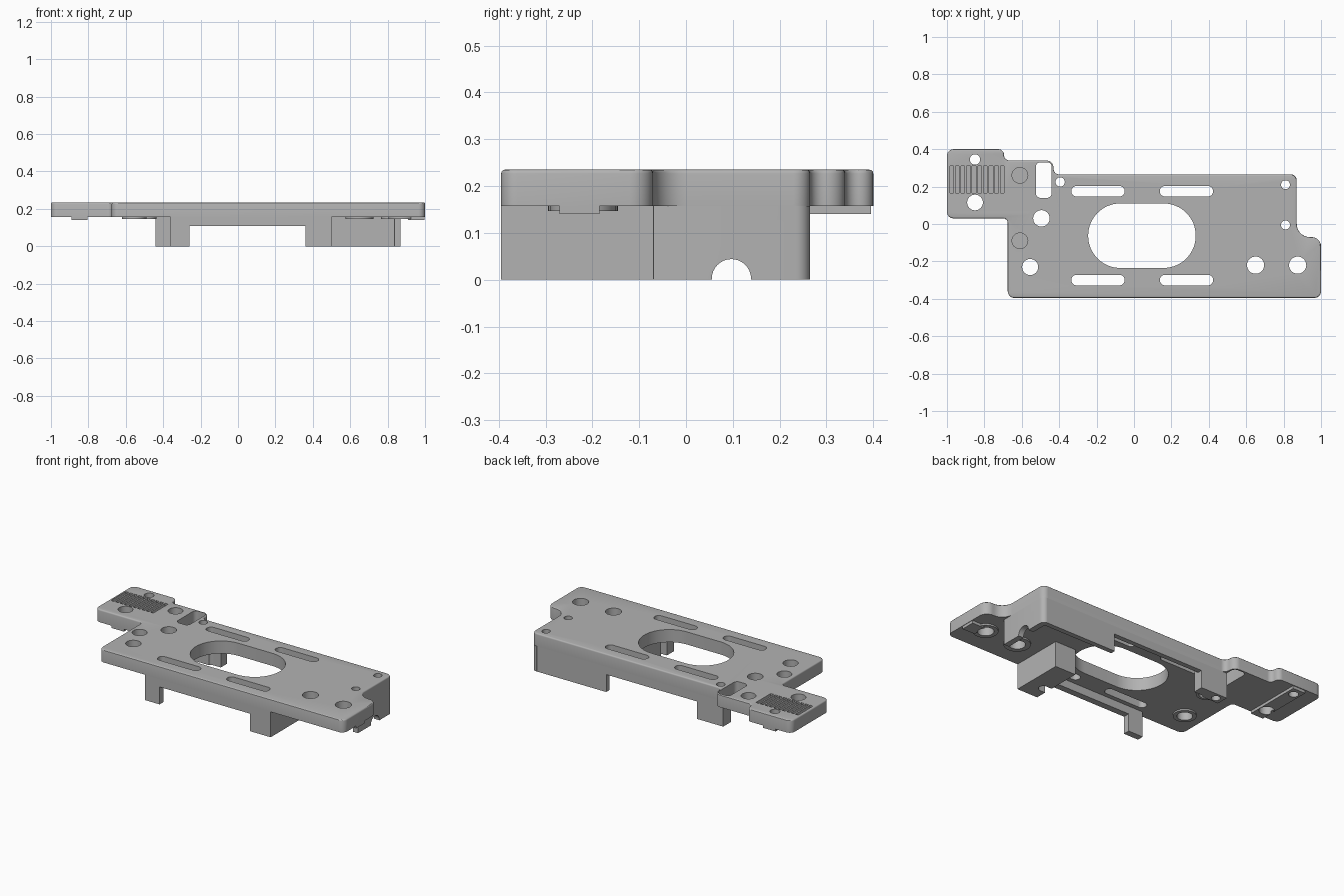
import bpy, bmesh, math
from mathutils import Vector

cube = bpy.data.objects.get("Cube")
if cube:
    bpy.data.objects.remove(cube, do_unlink=True)

TOP, UNDER = 0.235, 0.157

grey = bpy.data.materials.new("plain grey")
grey.use_nodes = True
grey.diffuse_color = (0.45, 0.45, 0.45, 1)
grey.node_tree.nodes["Principled BSDF"].inputs["Base Color"].default_value = (0.45, 0.45, 0.45, 1)


def add_object(name, bm):
    bmesh.ops.recalc_face_normals(bm, faces=bm.faces)
    mesh = bpy.data.meshes.new(name)
    bm.to_mesh(mesh)
    bm.free()
    mesh.materials.append(grey)
    obj = bpy.data.objects.new(name, mesh)
    bpy.context.collection.objects.link(obj)
    return obj


def prism(bm, points, z0, z1):
    """Closed prism over a 2D outline."""
    face = bm.faces.new([bm.verts.new((x, y, z0)) for x, y in points])
    out = bmesh.ops.extrude_face_region(bm, geom=[face])
    verts = [g for g in out["geom"] if isinstance(g, bmesh.types.BMVert)]
    bmesh.ops.translate(bm, verts=verts, vec=(0, 0, z1 - z0))


def rounded(corners, steps=7):
    """Outline with a fillet radius at every corner, inside or outside."""
    points = []
    for i, (x, y, r) in enumerate(corners):
        p = Vector((x, y))
        a = (Vector(corners[i - 1][:2]) - p).normalized()
        b = (Vector(corners[(i + 1) % len(corners)][:2]) - p).normalized()
        centre = p + (a + b) * r
        for s in range(steps + 1):
            t = s / steps * math.pi / 2
            points.append(centre - b * r * math.cos(t) - a * r * math.sin(t))
    return points


def stadium(x0, x1, y0, y1, r=None, steps=9):
    r = r or min(x1 - x0, y1 - y0) / 2 - 0.0005
    return rounded([(x0, y0, r), (x1, y0, r), (x1, y1, r), (x0, y1, r)], steps)


def circle(x, y, r, n=32):
    return [(x + r * math.cos(k * math.tau / n), y + r * math.sin(k * math.tau / n)) for k in range(n)]


def rect(x0, x1, y0, y1):
    return [(x0, y0), (x1, y0), (x1, y1), (x0, y1)]


# Cutter: through holes, slots, central opening, blind holes, grip slits
holes = [(-0.85, 0.345, 0.028), (-0.85, 0.115, 0.042), (-0.395, 0.225, 0.025),
         (-0.495, 0.03, 0.044), (-0.555, -0.23, 0.043), (0.65, -0.22, 0.046),
         (0.875, -0.22, 0.046), (0.81, 0.21, 0.024), (0.81, -0.005, 0.024)]
cut = bmesh.new()
for x, y, r in holes:
    prism(cut, circle(x, y, r), -0.1, 0.4)
for y in (0.175, -0.3):
    for x in (-0.335, 0.138):
        prism(cut, stadium(x, x + 0.285, y - 0.028, y + 0.028), -0.1, 0.4)
prism(cut, stadium(-0.525, -0.44, 0.14, 0.33, 0.025), -0.1, 0.4)
prism(cut, stadium(-0.245, 0.33, -0.235, 0.11, steps=16), -0.1, 0.4)
for y in (0.26, -0.09):
    prism(cut, circle(-0.61, y, 0.042), TOP - 0.04, 0.4)
for i in range(10):
    x = -0.985 + i * 0.03
    prism(cut, rect(x, x + 0.02, 0.165, 0.31), TOP - 0.02, 0.4)
# Round cable notch through the end wall
out = bmesh.ops.create_cone(cut, cap_ends=True, segments=32, radius1=0.042, radius2=0.042, depth=0.15)
for v in out["verts"]:
    v.co = Vector((v.co.z + 0.86, v.co.x + 0.097, v.co.y + 0.002))
cutter = add_object("hole_cutter", cut)
cutter.hide_render = True
cutter.hide_set(True)

parts = []


def part(name, points, z0, z1):
    bm = bmesh.new()
    prism(bm, points, z0, z1)
    parts.append(add_object(name, bm))
    return parts[-1]


# Main plate with softened top rim
outline = rounded([
    (-1, 0.03, 0.035), (-0.675, 0.03, 0.025), (-0.675, -0.395, 0.035), (1, -0.395, 0.035),
    (1, -0.07, 0.05), (0.87, -0.07, 0.07), (0.87, 0.265, 0.035), (-0.43, 0.265, 0.03),
    (-0.43, 0.34, 0.04), (-0.695, 0.34, 0.028), (-0.695, 0.4, 0.03), (-1, 0.4, 0.035)])
bm = bmesh.new()
prism(bm, outline, UNDER, TOP)
rim = [e for e in bm.edges if all(v.co.z > TOP - 0.001 for v in e.verts)]
bmesh.ops.bevel(bm, geom=rim, offset=0.008, segments=3, profile=0.5, affect='EDGES')
parts.append(add_object("main_plate", bm))


def frame_wall(name, profile, y0, y1):
    """Wall drawn as an x/z profile and given thickness along y."""
    bm = bmesh.new()
    prism(bm, profile, y0, y1)
    for v in bm.verts:
        v.co = Vector((v.co.x, v.co.z, v.co.y))
    parts.append(add_object(name, bm))


# Front and rear bridge walls, each with feet at both ends
def bridge(left, right):
    return [(left, 0), (-0.26, 0), (-0.26, 0.108), (0.36, 0.108),
            (0.36, 0), (right, 0), (right, UNDER), (left, UNDER)]


frame_wall("front_wall", bridge(-0.36, 0.5), -0.395, -0.355)
frame_wall("rear_wall", bridge(-0.44, 0.835), 0.235, 0.265)
part("rear_foot", rect(-0.44, -0.26, 0.19, 0.235), 0, UNDER)
part("front_block", rect(0.36, 0.5, -0.355, -0.07), 0, UNDER)
part("end_wall", rounded([(0.835, -0.07, 0.003), (0.87, -0.07, 0.003),
                          (0.87, 0.265, 0.03), (0.835, 0.265, 0.003)]), 0, UNDER)

# Low pads and screw bosses on the underside
part("left_rail", rect(-0.89, -0.805, 0.035, 0.395), 0.14, UNDER)
part("right_pad", rect(0.91, 0.997, -0.27, -0.185), 0.14, UNDER)
for x, y, r in [(0.65, -0.22, 0.075), (0.875, -0.22, 0.07), (0.81, -0.005, 0.045),
                (-0.495, 0.03, 0.06), (-0.555, -0.23, 0.065)]:
    part("screw_boss", circle(x, y, r), 0.147, UNDER)

# Cut the openings and shade
for obj in parts:
    mod = obj.modifiers.new("openings", 'BOOLEAN')
    mod.operation = 'DIFFERENCE'
    mod.solver = 'EXACT'
    mod.object = cutter
    bpy.ops.object.select_all(action='DESELECT')
    obj.select_set(True)
    bpy.context.view_layer.objects.active = obj
    bpy.ops.object.modifier_apply(modifier=mod.name)
    bpy.ops.object.shade_smooth_by_angle(angle=math.radians(30))
